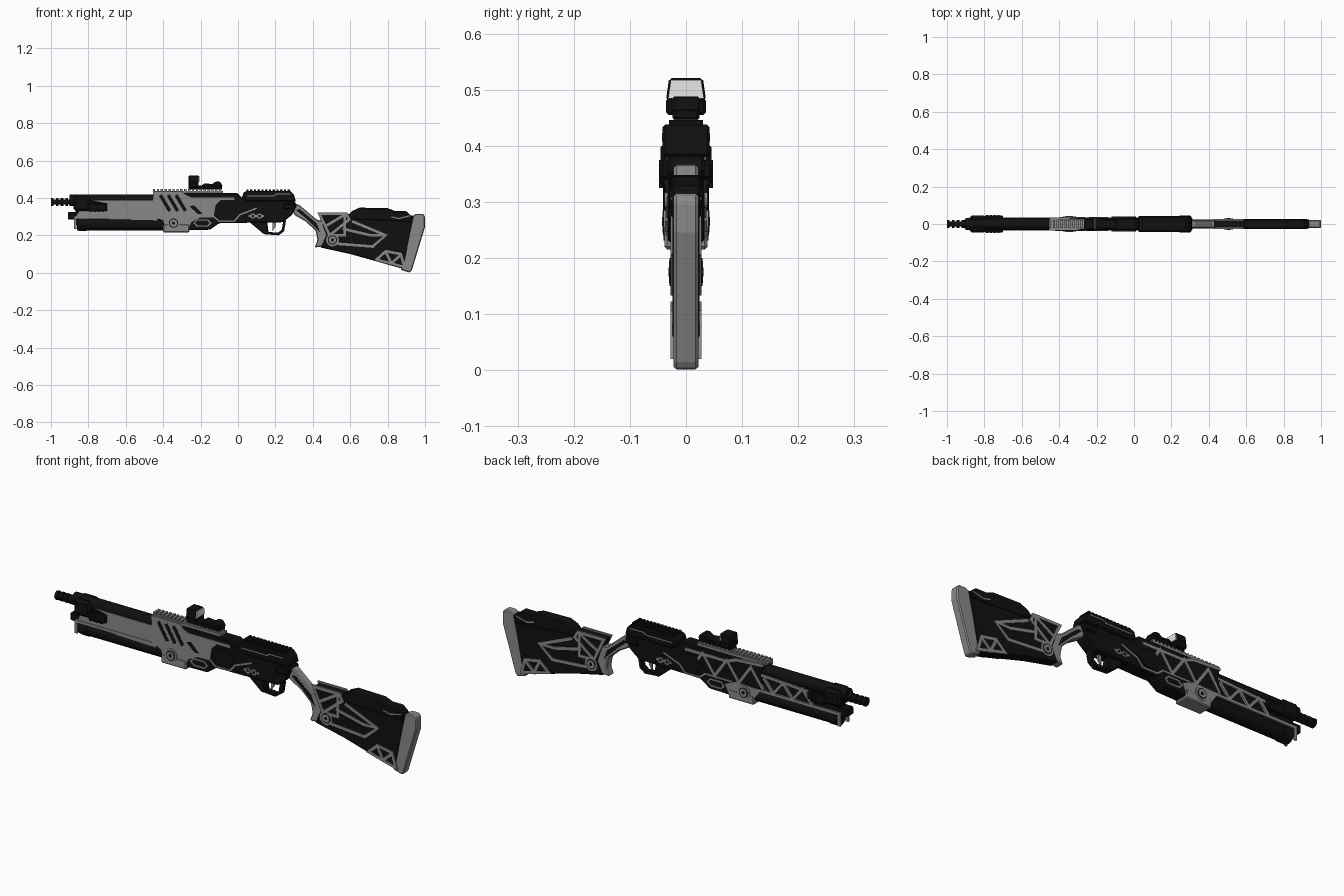
import bpy, bmesh, math
from mathutils import Vector

default_cube = bpy.data.objects.get("Cube")
if default_cube:
    bpy.data.objects.remove(default_cube)


def material(name, value):
    mat = bpy.data.materials.new(name)
    mat.use_nodes = True
    colour = (value, value, value, 1)
    mat.diffuse_color = colour
    mat.node_tree.nodes["Principled BSDF"].inputs["Base Color"].default_value = colour
    return mat


BLACK = material("matte black", .005)
GREY = material("steel grey", .25)
LENS = material("pale lens", .9)

# Shared half widths, band width, chamfer and side choices
SKIN, STOCK_SKIN, GRIP_HALF = .036, .028, .022
BAND, CHAMFER = .014, .005
RIGHT, LEFT, BOTH = (-1,), (1,), (-1, 1)


def prism(name, profile, start, end, mat, chamfer=CHAMFER, along_x=False):
    """Extrude an (x, z) profile along y, or a (y, z) profile along x."""
    bm = bmesh.new()
    rings = []
    for depth in (start, end):
        ring = [bm.verts.new((depth, a, b) if along_x else (a, depth, b)) for a, b in profile]
        bm.faces.new(ring)
        rings.append(ring)
    near, far = rings
    for i in range(len(near)):
        bm.faces.new((near[i - 1], near[i], far[i], far[i - 1]))
    bmesh.ops.recalc_face_normals(bm, faces=bm.faces)
    mesh = bpy.data.meshes.new(name)
    bm.to_mesh(mesh)
    bm.free()
    mesh.materials.append(mat)
    part = bpy.data.objects.new(name, mesh)
    bpy.context.collection.objects.link(part)
    if chamfer:
        bevel = part.modifiers.new("edge chamfer", "BEVEL")
        bevel.width = chamfer
        bevel.segments = 1
    return part


def slab(name, profile, half, mat, chamfer=CHAMFER):
    return prism(name, profile, -half, half, mat, chamfer)


def block(name, left, right, bottom, top, half, mat, chamfer=CHAMFER):
    corners = [(left, bottom), (right, bottom), (right, top), (left, top)]
    return slab(name, corners, half, mat, chamfer)


def panel(name, profile, y, mat, sides=BOTH):
    for side in sides:
        prism(name, profile, side * (y - .009), side * y, mat, chamfer=0)


def circle(x, z, radius, sides=24):
    angles = [math.tau * i / sides for i in range(sides)]
    return [(x + radius * math.cos(a), z + radius * math.sin(a)) for a in angles]


def hexagon(x, z, half_width, half_height):
    """Flat-topped elongated hexagon."""
    inner = half_width - half_height
    return [(x - half_width, z), (x - inner, z + half_height), (x + inner, z + half_height),
            (x + half_width, z), (x + inner, z - half_height), (x - inner, z - half_height)]


def zigzag(start, end, low, high, count):
    step = (end - start) / count
    return [(start + step * i, high if i % 2 else low) for i in range(count + 1)]


def tube(name, start, end, z, radius, sides=24):
    part = prism(name, circle(0, z, radius, sides), start, end, BLACK, chamfer=0, along_x=True)
    for face in part.data.polygons:
        face.use_smooth = len(face.vertices) == 4


def band(name, path, y=SKIN, width=BAND, sides=BOTH, closed=False, mat=GREY):
    """Raised strip of even width with mitred corners."""
    points = [Vector(p) for p in path]
    count = len(points)
    pairs = []
    for i, here in enumerate(points):
        after = points[(i + 1) % count] - here
        before = here - points[i - 1]
        if not closed and i == 0:
            before = after
        if not closed and i == count - 1:
            after = before
        across = before.normalized().orthogonal()
        mitre = (across + after.normalized().orthogonal()).normalized()
        offset = mitre * width / 2 / max(.5, mitre.dot(across))
        pairs.append((here + offset, here - offset))
    if closed:
        pairs.append(pairs[0])
    for (a, b), (c, d) in zip(pairs, pairs[1:]):
        panel(name, [a, c, d, b], y, mat, sides)


def pivot(name, x, z, y):
    layers = [("rim", .034, GREY), ("groove", .025, BLACK), ("cap", .02, GREY), ("socket", .008, BLACK)]
    for level, (layer, radius, mat) in enumerate(layers):
        panel(name + "_" + layer, circle(x, z, radius), y + level * .001, mat)


def teeth(name, start, end, count, bottom, top, half, mat):
    pitch = (end - start) / count
    for i in range(count):
        left = start + i * pitch
        block(name, left, left + pitch * .6, bottom, top, half, mat, chamfer=0)


# Barrel, muzzle and magazine tube
tube("barrel", -.9, 0, .388, .031)
tube("muzzle_core", -.99, -.89, .378, .014, sides=12)
for ring in range(4):
    edge = ring * .026 - 1
    tube("muzzle_ring", edge, edge + BAND, .378, .022, sides=12)
tube("magazine_tube", -.86, -.38, .262, .036)
tube("magazine_cap", -.85, -.81, .262, .039, sides=12)
block("front_clamp", -.88, -.79, .33, .41, .045, BLACK, chamfer=.012)
block("front_clamp_rear", -.8, -.7, .33, .37, .046, BLACK)
teeth("clamp_rib", -.79, -.71, 4, .325, .375, .048, BLACK)
block("front_lug", -.91, -.85, .285, .325, .025, BLACK)
block("barrel_bridge", -.87, -.42, .255, .39, GRIP_HALF, BLACK)

# Handguard: full plate on the right, open lattice on the left
panel("handguard_plate", [(-.87, .29), (-.43, .28), (-.43, .385), (-.77, .385), (-.7, .37), (-.7, .33), (-.85, .33)],
      .033, GREY, RIGHT)
band("handguard_rail", [(-.87, .235), (-.87, .295), (-.42, .295)])
band("handguard_lattice", zigzag(-.72, -.45, .3, .365, 5), sides=LEFT)
band("handguard_upper_rail", [(-.7, .36), (-.44, .375)], sides=LEFT)

# Receiver body
slab("receiver", [(-.45, .425), (0, .425), (.02, .4), (.29, .4), (.315, .36), (.29, .31), (.24, .27),
                  (-.1, .265), (-.15, .23), (-.38, .225), (-.44, .3)], .033, BLACK)
block("receiver_foot", -.4, -.26, .215, .26, .038, GREY)

# Receiver right plate with slots, and left lattice
panel("receiver_plate", [(-.455, .435), (-.3, .435), (-.26, .4), (-.08, .4), (-.12, .36), (-.13, .3), (-.19, .3),
                         (-.25, .27), (-.27, .22), (-.38, .22), (-.4, .28), (-.45, .3)], SKIN, GREY, RIGHT)
for slot in range(3):
    band("plate_slot", [(slot * .042 - .415, .415), (slot * .042 - .365, .33)], SKIN + .001, .018, RIGHT, mat=BLACK)
panel("plate_notch", [(-.26, .355), (-.235, .36), (-.19, .315), (-.215, .315)], SKIN + .001, BLACK, RIGHT)
panel("left_foot_plate", [(-.44, .3), (-.38, .22), (-.27, .22), (-.24, .28), (-.3, .305)], SKIN, GREY, LEFT)
band("receiver_lattice", zigzag(-.45, -.05, .305, .4, 6), sides=LEFT)

# Receiver trim, bolt cover, slot and selector
band("receiver_edge", [(-.45, .425), (-.3, .415), (-.25, .395), (-.02, .395)])
band("receiver_lower_edge", [(-.28, .3), (-.13, .3), (-.1, .275), (-.02, .275), (.01, .31), (.1, .345)], width=.008)
panel("bolt_cover", hexagon(-.055, .33, .065, .045), .041, BLACK)
band("ejection_slot", hexagon(-.19, .266, .045, .016), SKIN + .001, width=.007, closed=True)
band("selector_bar", [(.055, .303), (.14, .303)], width=.01)
for x in (.08, .115):
    panel("selector_button", circle(x, .303, BAND), SKIN + .002, GREY)
    panel("selector_centre", circle(x, .303, BAND / 2), SKIN + .003, BLACK)
pivot("front_pivot", -.345, .265, .04)

# Toothed top rail and raised rear housing
block("top_rail", -.455, -.08, .422, .437, .026, GREY, chamfer=0)
teeth("rail_tooth", -.455, -.08, 18, .435, .447, GRIP_HALF, GREY)
slab("rear_housing", [(.02, .4), (.03, .43), (.05, .438), (.28, .438), (.3, .415), (.31, .38), (.05, .38)],
     .042, BLACK)
teeth("housing_rib", .045, .285, 12, .43, .446, .03, BLACK)
band("housing_trim", [(.05, .41), (.19, .41), (.205, .42), (.28, .42)], y=.043, width=CHAMFER)
block("rear_hinge", .24, .305, .34, .37, .046, BLACK)

# Reflex sight
block("sight_base", -.265, -.085, .445, .466, .024, BLACK)
slab("sight_body", [(-.2, .46), (-.18, .478), (-.135, .474), (-.12, .488), (-.095, .486), (-.08, .46)], .026, BLACK)


def tapered(base, top, low, high):
    return [(-base, low), (base, low), (top, high), (-top, high)]


block("sight_collar", -.265, -.21, .455, .485, SKIN, BLACK)
prism("sight_hood", tapered(SKIN, .03, .48, .521), -.265, -.21, BLACK, along_x=True)
prism("sight_lens", tapered(.032, .027, .484, .517), -.212, -.206, LENS, chamfer=0, along_x=True)

# Trigger and guard
slab("guard_front", [(.05, .28), (.14, .205), (.165, .205), (.155, .28)], .02, BLACK)
guard_path = [(.14, .213), (.215, .207), (.24, .225), (.25, .28)]
for layer in (BAND, CHAMFER):
    band("trigger_guard", guard_path, y=layer, mat=BLACK)
slab("trigger", [(.185, .275), (.205, .275), (.2, .245), (.185, .222)], CHAMFER, GREY, chamfer=0)

# Grip
slab("grip", [(.28, .37), (.325, .365), (.42, .285), (.47, .27), (.5, .22), (.46, .14), (.41, .135),
              (.425, .175), (.415, .225), (.36, .275), (.3, .31)], GRIP_HALF, GREY)
panel("grip_inlay", [(.31, .335), (.33, .34), (.42, .265), (.44, .215), (.37, .285)], GRIP_HALF + .001, BLACK)

# Stock body and cheek rest
slab("stock", [(.43, .315), (.59, .315), (.94, .305), (.885, .02), (.6, .1), (.44, .135), (.47, .2)], .024, BLACK)
slab("cheek_rest", [(.58, .3), (.61, .33), (.65, .348), (.8, .345), (.84, .33), (.9, .33), (.93, .3), (.92, .27),
                    (.62, .285)], .027, BLACK)

# Stock lattice bands
stock_bands = {
    "stock_brace": [(.47, .25), (.57, .31), (.57, .2), (.5, .2)],
    "stock_window": [(.56, .235), (.71, .2), (.79, .2), (.72, .14), (.53, .155)],
    "stock_line": [(.61, .275), (.79, .2)],
    "stock_lower_brace": [(.79, .11), (.82, .05), (.87, .095)],
}
for name, path in stock_bands.items():
    band(name, path, STOCK_SKIN)
band("stock_frame", [(.435, .315), (.58, .315), (.595, .285), (.49, .2)], STOCK_SKIN, closed=True)
band("stock_lower_frame", [(.74, .07), (.79, .115), (.87, .1), (.89, .03)], STOCK_SKIN, closed=True)
band("cheek_trim", [(.82, .3), (.86, .29), (.92, .305)], STOCK_SKIN, width=.006)
pivot("stock_pivot", .505, .175, STOCK_SKIN)

# Butt pad
slab("butt_pad", [(.935, .305), (.95, .315), (.99, .315), (1, .3), (1, .245), (.93, .015), (.92, 0), (.87, .015)],
     GRIP_HALF, GREY)
